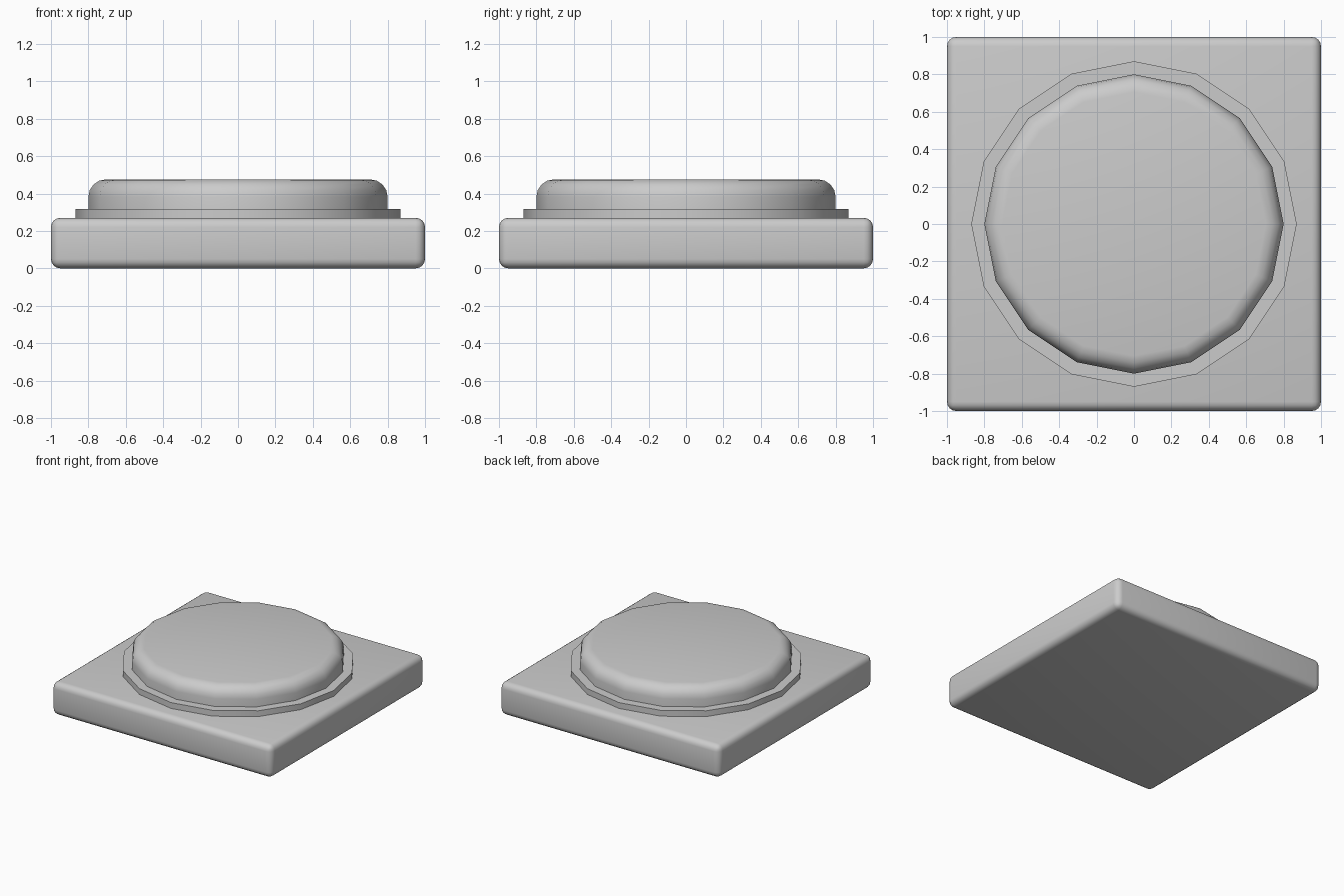
import bpy, bmesh, math

if "Cube" in bpy.data.objects:
    bpy.data.objects.remove(bpy.data.objects["Cube"])

SIDES = 16


def finish(name, bm):
    bmesh.ops.recalc_face_normals(bm, faces=bm.faces)
    mesh = bpy.data.meshes.new(name)
    bm.to_mesh(mesh)
    bm.free()
    obj = bpy.data.objects.new(name, mesh)
    bpy.context.collection.objects.link(obj)
    bpy.ops.object.select_all(action='DESELECT')
    obj.select_set(True)
    bpy.context.view_layer.objects.active = obj
    bpy.ops.object.shade_smooth_by_angle(angle=math.radians(35))
    return obj


def lathe(name, profile):
    """Capped 16-sided solid from (radius, height) points."""
    bm = bmesh.new()
    rings = []
    for r, z in profile:
        rings.append([bm.verts.new((r * math.cos(2 * math.pi * i / SIDES),
                                    r * math.sin(2 * math.pi * i / SIDES), z))
                      for i in range(SIDES)])
    for a, b in zip(rings, rings[1:]):
        for i in range(SIDES):
            j = (i + 1) % SIDES
            bm.faces.new((a[i], a[j], b[j], b[i]))
    bm.faces.new(rings[0][::-1])
    bm.faces.new(rings[-1])
    return finish(name, bm)


# Square base slab with rounded edges
bm = bmesh.new()
bmesh.ops.create_cube(bm, size=1)
for v in bm.verts:
    v.co = (v.co.x * 2, v.co.y * 2, (v.co.z + 0.5) * 0.27)
bmesh.ops.bevel(bm, geom=bm.edges[:], offset=0.05, segments=4,
                profile=0.5, affect='EDGES')
finish("base", bm)

# Thin collar around the button
lathe("collar", [(0.87, 0.265), (0.87, 0.318)])

# Push button with a rounded top rim
R, TOP, B, STEPS = 0.80, 0.476, 0.095, 4
rim = [(R - B + B * math.cos(math.pi / 2 * k / STEPS),
        TOP - B + B * math.sin(math.pi / 2 * k / STEPS)) for k in range(STEPS + 1)]
lathe("button", [(R, 0.265)] + rim)
